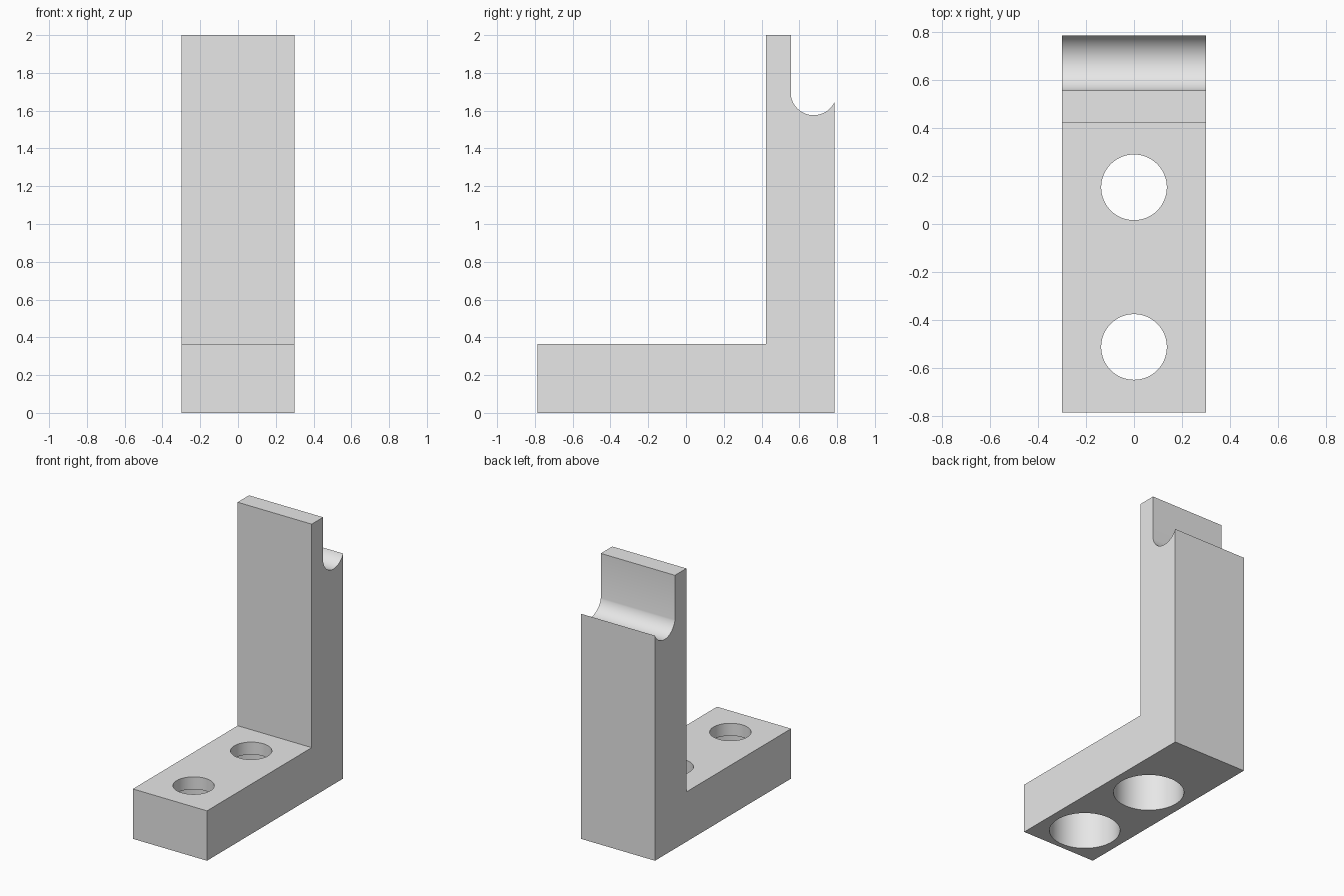
import bpy, bmesh, math

if "Cube" in bpy.data.objects:
    bpy.data.objects.remove(bpy.data.objects["Cube"])

HALF_W, BACK = 0.30, 0.787          # half width in x, half depth in y
BASE_TOP, WALL_Y, LIP_Y = 0.365, 0.424, 0.556
GROOVE_Y, GROOVE_Z, GROOVE_R = 0.676, 1.6985, 0.1225

grey = bpy.data.materials.new("light grey")
grey.diffuse_color = (0.8, 0.8, 0.8, 1)
grey.use_nodes = True
grey.node_tree.nodes["Principled BSDF"].inputs["Base Color"].default_value = grey.diffuse_color


def add_object(name, bm):
    bmesh.ops.recalc_face_normals(bm, faces=bm.faces)
    mesh = bpy.data.meshes.new(name)
    bm.to_mesh(mesh)
    bm.free()
    obj = bpy.data.objects.new(name, mesh)
    bpy.context.collection.objects.link(obj)
    mesh.materials.append(grey)
    return obj


# L-shaped side profile with a round groove behind the thin upper lip
start = -math.acos((BACK - GROOVE_Y) / GROOVE_R)
end = -math.pi + math.acos((GROOVE_Y - LIP_Y) / GROOVE_R)
steps = 32
groove = []
for i in range(steps + 1):
    a = start + (end - start) * i / steps
    groove.append((GROOVE_Y + GROOVE_R * math.cos(a), GROOVE_Z + GROOVE_R * math.sin(a)))
profile = [(-BACK, 0), (BACK, 0)] + groove + [
    (LIP_Y, 2), (WALL_Y, 2), (WALL_Y, BASE_TOP), (-BACK, BASE_TOP)]

# Bracket body, extruded across the width
bm = bmesh.new()
face = bm.faces.new([bm.verts.new((-HALF_W, y, z)) for y, z in profile])
ext = bmesh.ops.extrude_face_region(bm, geom=[face])
bmesh.ops.translate(bm, vec=(2 * HALF_W, 0, 0),
                    verts=[v for v in ext["geom"] if isinstance(v, bmesh.types.BMVert)])
bracket = add_object("bracket", bm)


# Stepped screw hole cutter: wide below, narrow at the top
def hole_cutter(y):
    bm = bmesh.new()
    outline = [(0.236, -0.1), (0.236, 0.274), (0.137, 0.274), (0.137, 0.5)]
    n = 64
    rings = [[bm.verts.new((r * math.cos(math.tau * i / n), y + r * math.sin(math.tau * i / n), z))
              for i in range(n)] for r, z in outline]
    for low, high in zip(rings, rings[1:]):
        for i in range(n):
            j = (i + 1) % n
            bm.faces.new((low[i], low[j], high[j], high[i]))
    bm.faces.new(rings[0])
    bm.faces.new(rings[-1])
    cutter = add_object("hole_cutter", bm)
    cutter.hide_render = True
    return cutter


bpy.context.view_layer.objects.active = bracket
bracket.select_set(True)
for y in (-0.513, 0.153):
    cutter = hole_cutter(y)
    mod = bracket.modifiers.new("screw hole", 'BOOLEAN')
    mod.operation = 'DIFFERENCE'
    mod.solver = 'EXACT'
    mod.object = cutter
    bpy.ops.object.modifier_apply(modifier=mod.name)
    bpy.data.objects.remove(cutter)

# Smooth the holes and groove, keep the corners sharp
bpy.ops.object.shade_smooth_by_angle(angle=math.radians(25))
